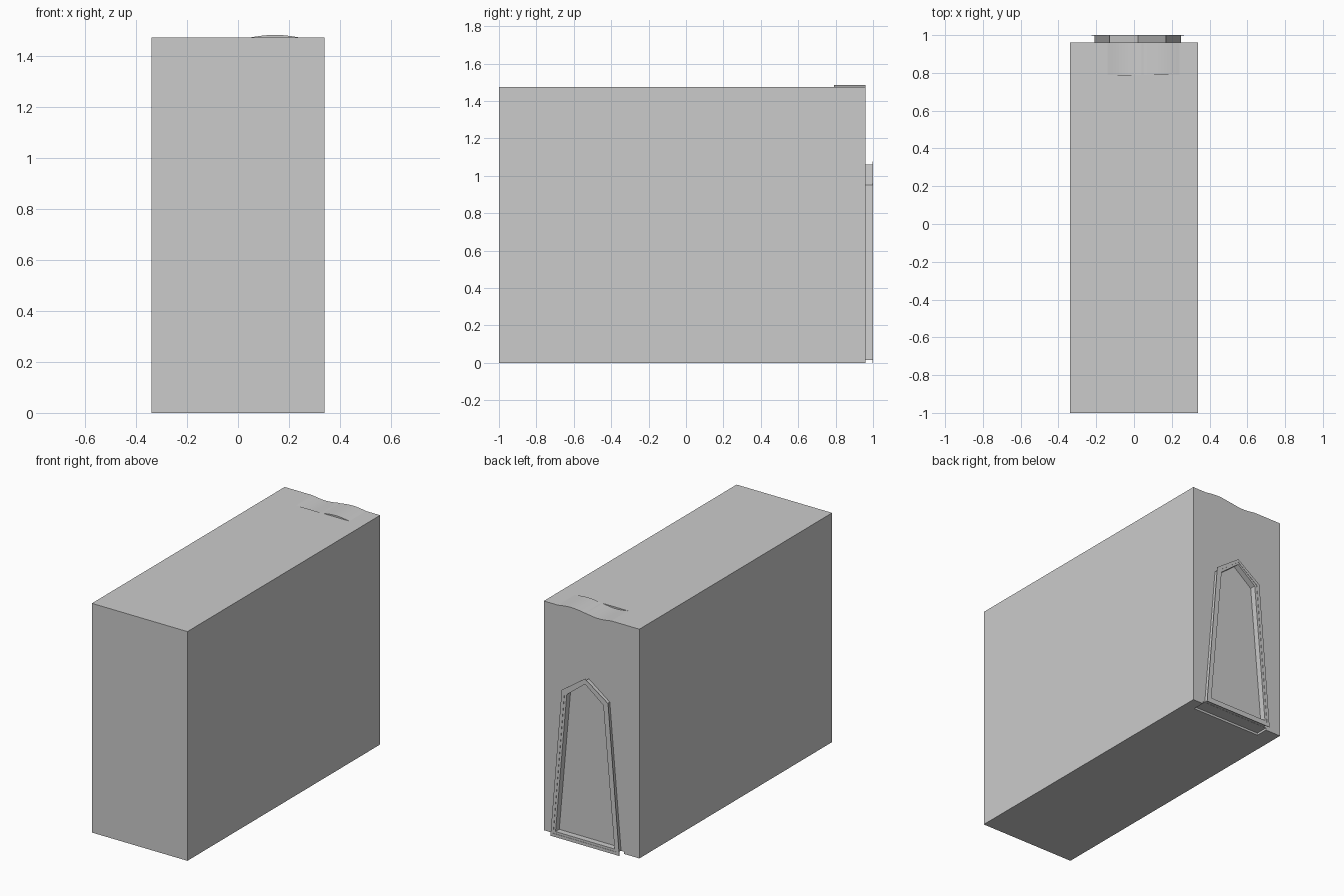
import bpy, bmesh, math

if "Cube" in bpy.data.objects:
    bpy.data.objects.remove(bpy.data.objects["Cube"])


def prism(name, outer, y0, y1, inner=None):
    """Extrude an x-z outline from y0 to y1, optionally as an open ring."""
    bm = bmesh.new()

    def loop(pts, y):
        return [bm.verts.new((x, y, z)) for x, z in pts]

    def walls(a, b):
        n = len(a)
        for i in range(n):
            j = (i + 1) % n
            bm.faces.new((a[i], a[j], b[j], b[i]))

    a, b = loop(outer, y0), loop(outer, y1)
    walls(a, b)
    if inner:
        c, d = loop(inner, y0), loop(inner, y1)
        walls(c, d)
        walls(a, c)
        walls(b, d)
    else:
        bm.faces.new(a)
        bm.faces.new(b)
    bmesh.ops.recalc_face_normals(bm, faces=bm.faces)
    me = bpy.data.meshes.new(name)
    bm.to_mesh(me)
    bm.free()
    ob = bpy.data.objects.new(name, me)
    bpy.context.collection.objects.link(ob)
    return ob


def rect(x0, x1, z0, z1):
    return [(x0, z0), (x1, z0), (x1, z1), (x0, z1)]


def wave(x0, x1, base, height, n=12):
    return [(x0 + (x1 - x0) * i / n, base + height * math.sin(math.pi * i / n))
            for i in range(n + 1)]


def cut(target, cutter):
    cutter.hide_render = True
    cutter.hide_set(True)
    m = target.modifiers.new("cut", "BOOLEAN")
    m.operation = "DIFFERENCE"
    m.solver = "EXACT"
    m.object = cutter


TOP, BACK, STEP = 1.475, 0.96, 0.79

# Main block
block = prism("main_block", rect(-0.34, 0.34, 0, TOP), -1, BACK)

# Wavy rear top edge: a shallow dip beside a shallow rise
dip = wave(-0.14, 0.04, TOP, -0.01)
cut(block, prism("dip_cutter", dip + [(0.04, 1.6), (-0.14, 1.6)], STEP, 1.1))
rise = wave(0.05, 0.24, TOP, 0.01)
prism("top_rise", rise, STEP, BACK)

# Shallow notch under the doorway
cut(block, prism("notch_cutter", rect(-0.23, 0.265, -0.1, 0.014), 0.88, 1.1))


# Pointed door frame: deep surround with a thin wider flange at its face
def door(g):
    return [(-0.21 - g, 0.015 - g), (0.25 + g, 0.015 - g),
            (0.17 + g, 0.95 + g * 0.6), (0.02, 1.06 + g), (-0.13 - g, 0.95 + g * 0.6)]


prism("door_surround", door(0), BACK - 0.002, 0.998, door(-0.02))
prism("door_flange", door(0.015), 0.997, 1.0, door(-0.005))
